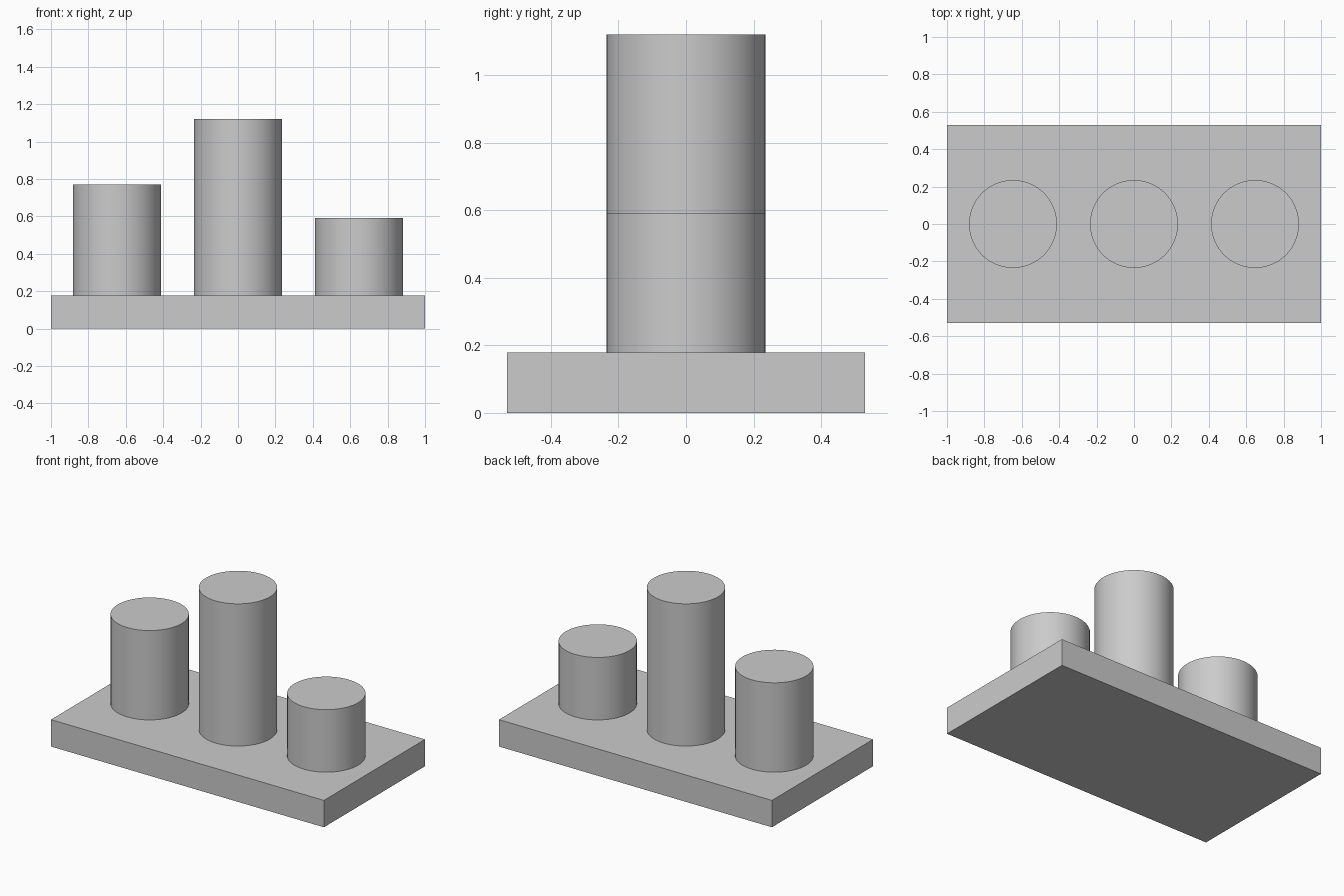
import bpy
import math

cube = bpy.data.objects.get("Cube")
if cube:
    bpy.data.objects.remove(cube, do_unlink=True)

# One plain grey for the whole model
grey = bpy.data.materials.new("plain grey")
grey.use_nodes = True
colour = (0.6, 0.6, 0.6, 1)
grey.diffuse_color = colour
grey.node_tree.nodes["Principled BSDF"].inputs["Base Color"].default_value = colour

BASE_TOP = 0.178
RADIUS = 0.235
SPACING = 0.647


def finish(name):
    obj = bpy.context.object
    obj.name = name
    obj.data.materials.append(grey)
    return obj


# Rectangular base slab
bpy.ops.mesh.primitive_cube_add(size=1, location=(0, 0, BASE_TOP / 2))
base = finish("base")
base.scale = (2, 1.058, BASE_TOP)
bpy.ops.object.transform_apply(location=False, rotation=False, scale=True)

# Row of three round posts of different heights
posts = {"right_post": (-1, 0.77), "middle_post": (0, 1.12), "left_post": (1, 0.592)}
for name, (side, top) in posts.items():
    bpy.ops.mesh.primitive_cylinder_add(
        vertices=64, radius=RADIUS, depth=top - BASE_TOP,
        location=(side * SPACING, 0, (top + BASE_TOP) / 2))
    finish(name)
    bpy.ops.object.shade_smooth_by_angle(angle=math.radians(30))
